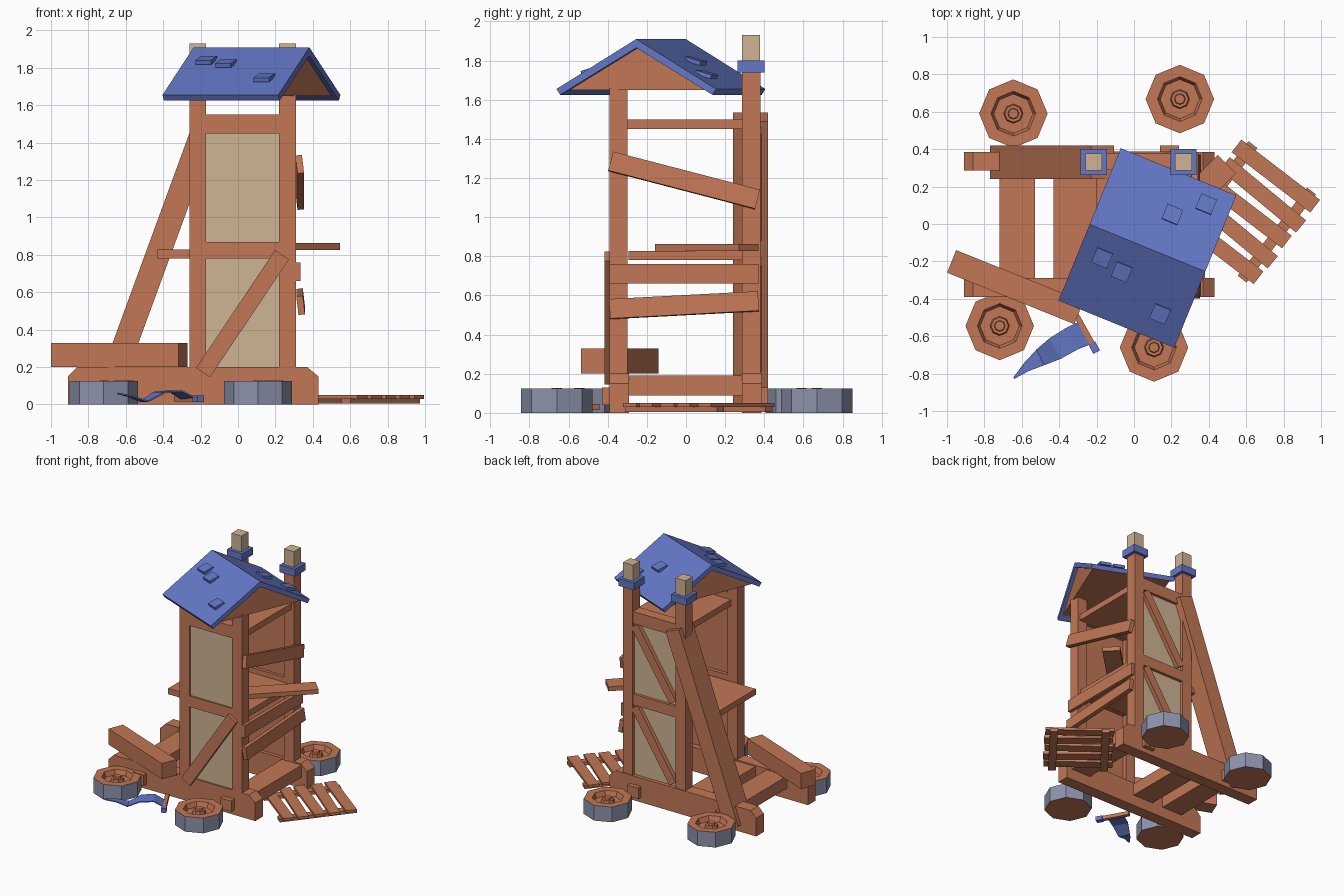
import bpy, bmesh, math
from mathutils import Vector, Matrix

if "Cube" in bpy.data.objects:
    bpy.data.objects.remove(bpy.data.objects["Cube"])


def mat(name, rgb):
    m = bpy.data.materials.new(name)
    lin = [((c / 255 + 0.055) / 1.055) ** 2.4 for c in rgb]
    m.diffuse_color = (*lin, 1)
    m.use_nodes = True
    m.node_tree.nodes["Principled BSDF"].inputs["Base Color"].default_value = m.diffuse_color
    return m


WOOD = mat("brown wood", (194, 119, 86))
BLUE = mat("blue slate", (100, 119, 198))
TAN = mat("pale plaster", (207, 181, 148))
IRON = mat("grey iron", (140, 147, 172))


def finish(bm, name, *mats):
    bmesh.ops.recalc_face_normals(bm, faces=bm.faces)
    me = bpy.data.meshes.new(name)
    bm.to_mesh(me)
    bm.free()
    ob = bpy.data.objects.new(name, me)
    for m in mats:
        me.materials.append(m)
    bpy.context.collection.objects.link(ob)
    return ob


def box(name, x, y, z, m=WOOD):
    """Axis-aligned box from (min, max) ranges."""
    bm = bmesh.new()
    size = [r[1] - r[0] for r in (x, y, z)]
    mid = [(r[1] + r[0]) / 2 for r in (x, y, z)]
    bmesh.ops.create_cube(bm, size=1, matrix=Matrix.Translation(mid) @ Matrix.Diagonal((*size, 1)))
    return finish(bm, name, m)


def beam(name, a, b, side, w, t, m=WOOD):
    """Beam from a to b; w is its size along 'side', t its other size."""
    a, b = Vector(a), Vector(b)
    d = b - a
    u = d.normalized()
    s = Vector(side)
    s = (s - u * s.dot(u)).normalized()
    n = u.cross(s)
    M = Matrix((u * d.length, s * w, n * t)).transposed().to_4x4()
    M.translation = (a + b) / 2
    bm = bmesh.new()
    bmesh.ops.create_cube(bm, size=1, matrix=M)
    return finish(bm, name, m)


def prism(name, pts, vec, m=WOOD):
    """Polygon pushed along vec."""
    bm = bmesh.new()
    f = bm.faces.new([bm.verts.new(p) for p in pts])
    r = bmesh.ops.extrude_face_region(bm, geom=[f])
    bmesh.ops.translate(bm, vec=vec, verts=[v for v in r["geom"] if isinstance(v, bmesh.types.BMVert)])
    return finish(bm, name, m)


# chassis: chamfered side beams, cross beams and axle stubs
PROFILE = [(-.91, 0), (-.91, .15), (-.86, .2), (.37, .2), (.43, .15), (.43, 0)]
for side, y0 in (("front", -.39), ("back", .285)):
    prism(side + "_chassis_beam", [(x, y0, z) for x, z in PROFILE], (0, .1, 0))
    for x in (-.61, .19):
        y = (-.43, -.38) if side == "front" else (.38, .42)
        box(side + "_axle_stub", (x - .05, x + .05), y, (.04, .13))
for x0, x1 in ((-.72, -.53), (-.43, -.24), (.2, .38)):
    box("cross_beam", (x0, x1), (-.3, .3), (.09, .19))

# tower walls: posts, rails, recessed panels
LX, RX = (-.26, -.17), (.22, .31)
for x in (LX, RX):
    box("front_post", x, (-.39, -.3), (.15, 1.66))
    box("back_post", x, (.285, .38), (.15, 1.76))
    c = sum(x) / 2
    box("post_collar", (c - .07, c + .07), (.262, .402), (1.74, 1.80), BLUE)
    box("post_cap", x, (.287, .377), (1.80, 1.93), TAN)
for side, y0, y1, out in (("front", -.388, -.305, -1), ("back", .29, .378, 1)):
    for z in ((.78, .87), (1.45, 1.55)):
        box(side + "_rail", (-.18, .23), (y0, y1), z)
    mid = (y0 + y1) / 2
    for z in ((.18, .79), (.86, 1.46)):
        box(side + "_wall", (-.18, .23), (mid - .02, mid + .012), z)
        p = mid + (-.02 if out < 0 else .012)
        box(side + "_panel", (-.17, .22), (min(p, p + out * .008), max(p, p + out * .008)), z, TAN)
beam("front_diagonal_plank", (-.187, -.402, .17), (.235, -.402, .80), (0, 1, 0), .03, .09)
for z0, z1 in ((.23, .77), (.9, 1.44)):
    beam("back_diagonal_plank", (.2, .37, z1), (-.15, .37, z0), (0, 1, 0), .035, .07)

# decks and loose board
box("middle_deck", (-.43, .29), (-.295, .29), (.78, .828))
box("top_deck", (-.2, .29), (-.3, .29), (1.45, 1.5))
beam("loose_board", (.06, -.11, .845), (.497, .32, .845), (0, 0, 1), .036, .138)

# planks across the right side
beam("upper_side_plank", (.33, -.385, 1.285), (.33, .365, 1.09), (1, 0, .12), .035, .1)
box("middle_side_plank", (.305, .335), (-.39, .37), (.66, .76))
beam("lower_side_plank", (.335, -.39, .53), (.335, .37, .57), (1, 0, .12), .035, .1)

# leaning brace on the back left
beam("leaning_brace", (-.709, .33, .035), (-.168, .33, 1.512), (0, 1, 0), .18, .13)

# roof, turned on the tower; local x runs along the ridge
ROOF = Matrix.Translation((.072, -.128, 0)) @ Matrix.Rotation(math.radians(-22.2), 4, 'Z')
HL, HW, TOP, EAVE = .334, .44, 1.91, 1.655
chevron = [(-HW, EAVE), (0, TOP), (HW, EAVE), (HW - .02, EAVE - .03), (0, TOP - .045), (-HW + .02, EAVE - .03)]
prism("roof_slabs", [(-HL, y, z) for y, z in chevron], (2 * HL, 0, 0), BLUE).matrix_world = ROOF
gable = [(-.385, 1.65), (0, 1.872), (.385, 1.65)]
prism("roof_gable", [(-HL + .025, y, z) for y, z in gable], (2 * HL - .05, 0, 0)).matrix_world = ROOF
for x, y in ((-.17, -.18), (-.065, -.255), (.14, -.48), (.205, .05), (.385, .105)):
    p = ROOF.inverted() @ Vector((x, y, 0))
    s = 1 if p.y > 0 else -1
    p.z = TOP - abs(p.y) * (TOP - EAVE) / HW + .012
    ob = beam("roof_shingle", p - Vector((0, s * .042, -.012)), p + Vector((0, s * .042, -.012)),
              (1, 0, 0), .09, .022, BLUE)
    ob.matrix_world = ROOF

# fallen wheels: eight-sided lathe with iron rim
WHEEL = [(.183, 0), (.183, .125), (.12, .125), (.105, .085), (.052, .085), (.046, .112), (.03, .112), (.026, .127)]
for wx, wy in ((-.645, .59), (.245, .668), (-.718, -.545), (.107, -.66)):
    bm = bmesh.new()
    rings = [[bm.verts.new((wx + r * math.cos(k * math.pi / 4), wy + r * math.sin(k * math.pi / 4), z))
              for k in range(8)] for r, z in WHEEL]
    for i in range(len(rings) - 1):
        for k in range(8):
            f = bm.faces.new((rings[i][k], rings[i][(k + 1) % 8], rings[i + 1][(k + 1) % 8], rings[i + 1][k]))
            f.material_index = 1 if i == 0 else 0
    bm.faces.new(rings[0])
    bm.faces.new(rings[-1])
    finish(bm, "fallen_wheel", WOOD, IRON)

# fallen beam resting on the chassis
beam("fallen_beam", (-.975, -.2, .265), (-.295, -.475, .265), (0, 0, 1), .13, .13)

# fallen ramp: five slats on two battens
u = Vector((.784, -.62, 0))
v = Vector((-.62, -.784, 0))
mid = Vector((.607, .065, 0))
for i in range(5):
    c = mid + v * (i - 2) * .122 + u * (.008 if i % 2 else 0) + Vector((0, 0, .04))
    tw = v * (.006 if i % 2 else -.004)
    beam("ramp_slat", c - u * .265 - tw, c + u * .265 + tw, (0, 0, 1), .02, .085)
for k in (-.2, .2):
    c = mid + u * k + Vector((0, 0, .019))
    beam("ramp_batten", c - v * .3, c + v * .3, (0, 0, 1), .028, .06)

# fallen pennant: pole, blue tip and wavy cloth
beam("pennant_pole", (-.33, -.45, .03), (-.215, -.655, .03), (0, 0, 1), .03, .03)
beam("pennant_tip", (-.225, -.637, .03), (-.2, -.685, .03), (0, 0, 1), .035, .04, BLUE)
CLOTH = [(-.31, -.53, -.225, -.64, .03), (-.37, -.56, -.3, -.67, .068), (-.45, -.61, -.39, -.72, .06),
         (-.52, -.67, -.48, -.755, .012), (-.585, -.74, -.56, -.785, .04), (-.645, -.82, -.64, -.828, .055)]
bm = bmesh.new()
rows = [(bm.verts.new((a, b, z)), bm.verts.new((c, d, z))) for a, b, c, d, z in CLOTH]
for (a, b), (c, d) in zip(rows, rows[1:]):
    bm.faces.new((a, b, d, c))
cloth = finish(bm, "pennant_cloth", BLUE)
sol = cloth.modifiers.new("thickness", 'SOLIDIFY')
sol.thickness = .008
